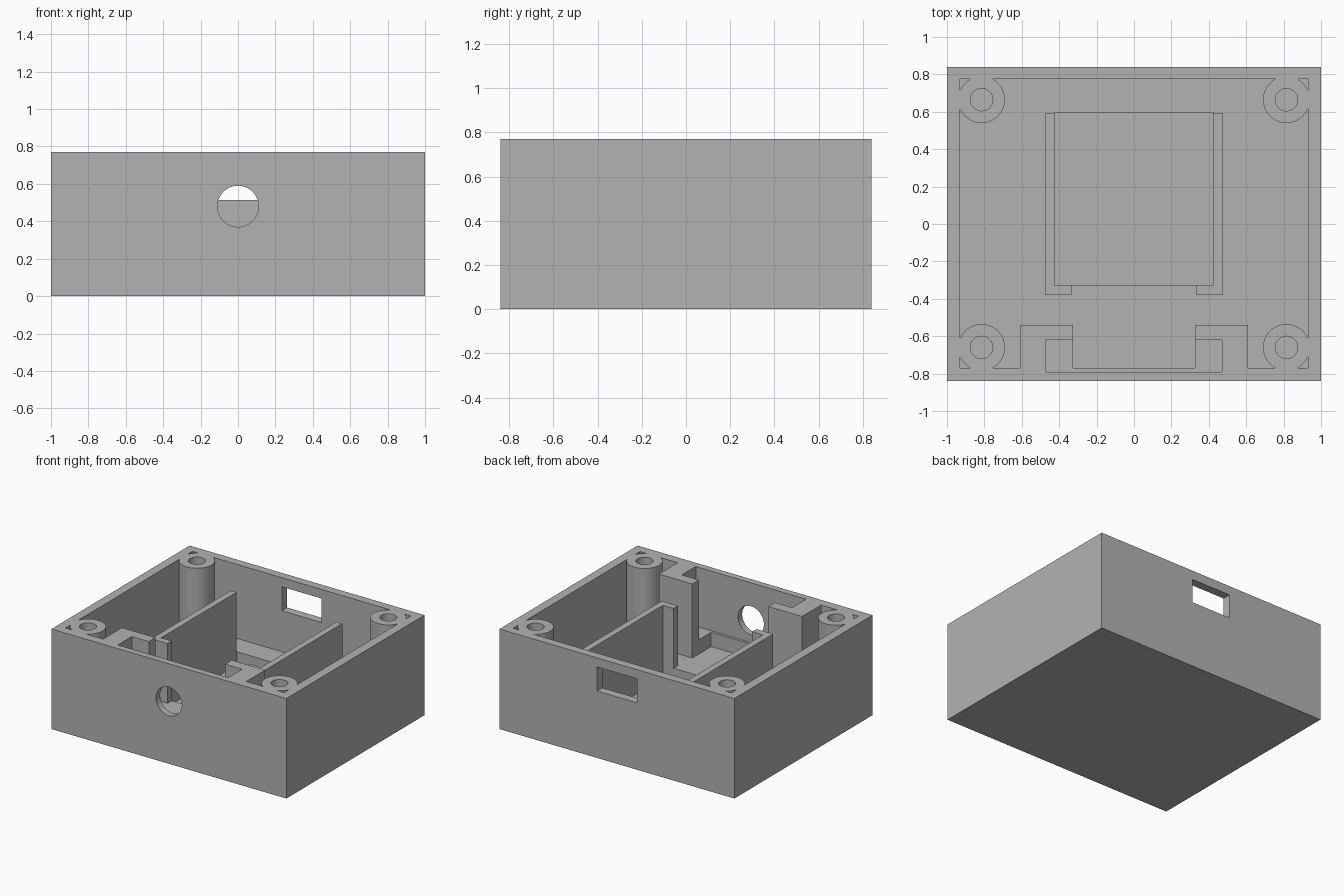
import bpy, bmesh, math
from mathutils import Matrix, Vector

old = bpy.data.objects.get("Cube")
if old:
    bpy.data.objects.remove(old, do_unlink=True)

H = 0.77        # overall height
FLOOR = 0.20    # inner floor level
OVER = 0.9      # cutters reach above the rim

grey = bpy.data.materials.new("plain grey")
grey.use_nodes = True
COLOR = (0.45, 0.45, 0.45, 1)
grey.diffuse_color = COLOR
grey.node_tree.nodes["Principled BSDF"].inputs["Base Color"].default_value = COLOR


def finish(name, bm):
    mesh = bpy.data.meshes.new(name)
    bm.to_mesh(mesh)
    bm.free()
    mesh.materials.append(grey)
    ob = bpy.data.objects.new(name, mesh)
    bpy.context.collection.objects.link(ob)
    return ob


def box(name, x0, x1, y0, y1, z0, z1):
    bm = bmesh.new()
    bmesh.ops.create_cube(bm, size=1)
    for v in bm.verts:
        v.co = Vector((x0 if v.co.x < 0 else x1,
                       y0 if v.co.y < 0 else y1,
                       z0 if v.co.z < 0 else z1))
    return finish(name, bm)


def cylinder(name, center, radius, depth, along_y=False):
    bm = bmesh.new()
    turn = Matrix.Rotation(math.pi / 2, 4, "X") if along_y else Matrix()
    bmesh.ops.create_cone(bm, cap_ends=True, segments=48, radius1=radius,
                          radius2=radius, depth=depth,
                          matrix=Matrix.Translation(center) @ turn)
    return finish(name, bm)


def combine(target, part, operation):
    mod = target.modifiers.new(part.name, "BOOLEAN")
    mod.operation, mod.object, mod.solver = operation, part, "EXACT"
    bpy.context.view_layer.objects.active = target
    bpy.ops.object.modifier_apply(modifier=mod.name)
    bpy.data.objects.remove(part, do_unlink=True)


def add(part):
    combine(case, part, "UNION")


def cut(part):
    combine(case, part, "DIFFERENCE")


# Open-topped case with a shallow pocket in its floor
case = box("open_case", -1, 1, -0.84, 0.84, 0, H)
cut(box("cavity", -0.93, 0.93, -0.77, 0.775, FLOOR, OVER))
cut(box("floor_pocket", -0.425, 0.425, -0.327, 0.595, 0.10, 0.3))

# Corner screw posts
corners = [(sx * 0.815, y) for sx in (-1, 1) for y in (-0.66, 0.665)]
for x, y in corners:
    add(cylinder("screw_post", (x, y, (H + 0.15) / 2), 0.125, H - 0.15))

# Bracket blocks beside the front opening, and hooked side rails
for s in (-1, 1):
    def span(a, b):
        return sorted((s * a, s * b))
    add(box("bracket", *span(0.325, 0.61), -0.80, -0.54, 0.15, H))
    add(box("rail", *span(0.425, 0.475), -0.38, 0.59, 0.15, 0.66))
    add(box("rail_hook", *span(0.335, 0.45), -0.38, -0.327, 0.15, 0.66))

# Panel slot, round front opening, back window and screw holes
cut(box("panel_slot", -0.47, 0.47, -0.79, -0.62, 0.31, OVER))
cut(cylinder("front_opening", (0, -0.8, 0.48), 0.11, 0.2, True))
cut(box("back_window", -0.17, 0.17, 0.7, 0.95, 0.515, 0.70))
for x, y in corners:
    cut(cylinder("screw_hole", (x, y, 0.6), 0.06, 0.7))

# Smooth the round walls, keep the corners sharp
bpy.ops.object.select_all(action="DESELECT")
case.select_set(True)
bpy.context.view_layer.objects.active = case
bpy.ops.object.shade_smooth_by_angle(angle=math.radians(30))
